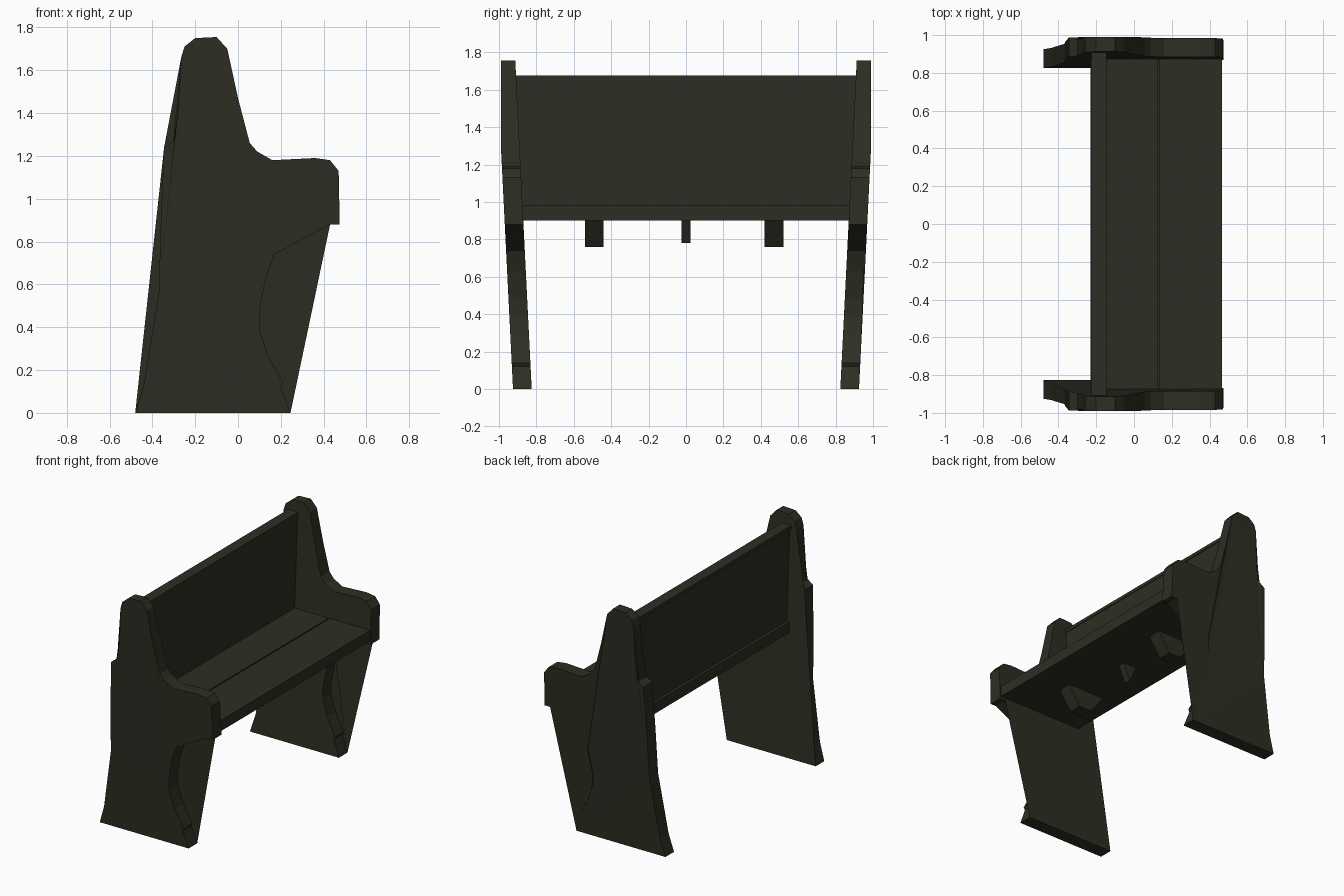
import bpy
import bmesh

default_cube = bpy.data.objects.get("Cube")
if default_cube:
    bpy.data.objects.remove(default_cube, do_unlink=True)

# One dark olive wood colour for the whole bench
wood = bpy.data.materials.new("dark_olive_wood")
wood.use_nodes = True
colour = (0.027, 0.027, 0.017, 1)
wood.diffuse_color = colour
wood.node_tree.nodes["Principled BSDF"].inputs["Base Color"].default_value = colour


def extrude_profile(name, profile, inner, outer):
    """Extrude an (x, z) outline between two y positions given as functions of z."""
    bm = bmesh.new()
    near = [bm.verts.new((x, inner(z), z)) for x, z in profile]
    far = [bm.verts.new((x, outer(z), z)) for x, z in profile]
    bm.faces.new(near)
    bm.faces.new(far[::-1])
    for i in range(len(profile)):
        j = (i + 1) % len(profile)
        bm.faces.new((near[j], near[i], far[i], far[j]))
    caps = [face for face in bm.faces if len(face.verts) > 4]
    bmesh.ops.triangulate(bm, faces=caps)
    bmesh.ops.recalc_face_normals(bm, faces=bm.faces)
    mesh = bpy.data.meshes.new(name)
    bm.to_mesh(mesh)
    bm.free()
    mesh.materials.append(wood)
    obj = bpy.data.objects.new(name, mesh)
    bpy.context.collection.objects.link(obj)
    return obj


def beam(name, profile, start, end):
    """Straight extrusion along the length of the bench."""
    return extrude_profile(name, profile, lambda z: start, lambda z: end)


def rectangle(left, right, bottom, top):
    return [(left, bottom), (right, bottom), (right, top), (left, top)]


# Carved end panel: flared foot, curved front, arm rest and tall back post
end_outline = [
    (-0.48, 0), (-0.44, 0.13), (-0.37, 0.56), (-0.36, 0.9), (-0.345, 1.24),
    (-0.3, 1.27), (-0.28, 1.4), (-0.265, 1.66), (-0.25, 1.71), (-0.2, 1.75),
    (-0.1, 1.755), (-0.05, 1.7), (0, 1.47), (0.055, 1.26), (0.09, 1.22),
    (0.16, 1.18), (0.36, 1.19), (0.43, 1.18), (0.47, 1.13), (0.475, 0.88),
    (0.43, 0.88), (0.17, 0.74), (0.13, 0.63), (0.1, 0.48), (0.1, 0.39),
    (0.14, 0.27), (0.21, 0.14), (0.2, 0.12), (0.245, 0),
]

# Both ends lean slightly outward towards the top
for side, label in ((-1, "right"), (1, "left")):
    extrude_profile(
        label + "_end_panel", end_outline,
        lambda z: side * (0.825 + 0.05 * z),
        lambda z: side * min(0.925 + 0.05 * z, 0.99),
    )

# Seat planks with a narrow joint, and a core beneath them
length = 0.91
beam("rear_seat_plank", rectangle(-0.23, 0.127, 0.9, 0.98), -length, length)
beam("front_seat_plank", rectangle(0.135, 0.465, 0.9, 0.98), -length, length)
beam("seat_core", rectangle(0.1, 0.16, 0.905, 0.97), -length, length)

# Back rest board with a slim cap
beam("back_rest", rectangle(-0.21, -0.15, 0.97, 1.66), -length, length)
beam("back_rest_cap", rectangle(-0.225, -0.145, 1.65, 1.675), -length, length)

# Wedge brackets under the seat
bracket = [(-0.1, 0.91), (0.02, 0.76), (0.12, 0.76), (0.22, 0.91)]
for label, middle in (("right", -0.49), ("left", 0.47)):
    beam(label + "_bracket", bracket, middle - 0.05, middle + 0.05)
beam("middle_bracket", [(0, 0.91), (0.06, 0.78), (0.12, 0.91)], -0.025, 0.025)
